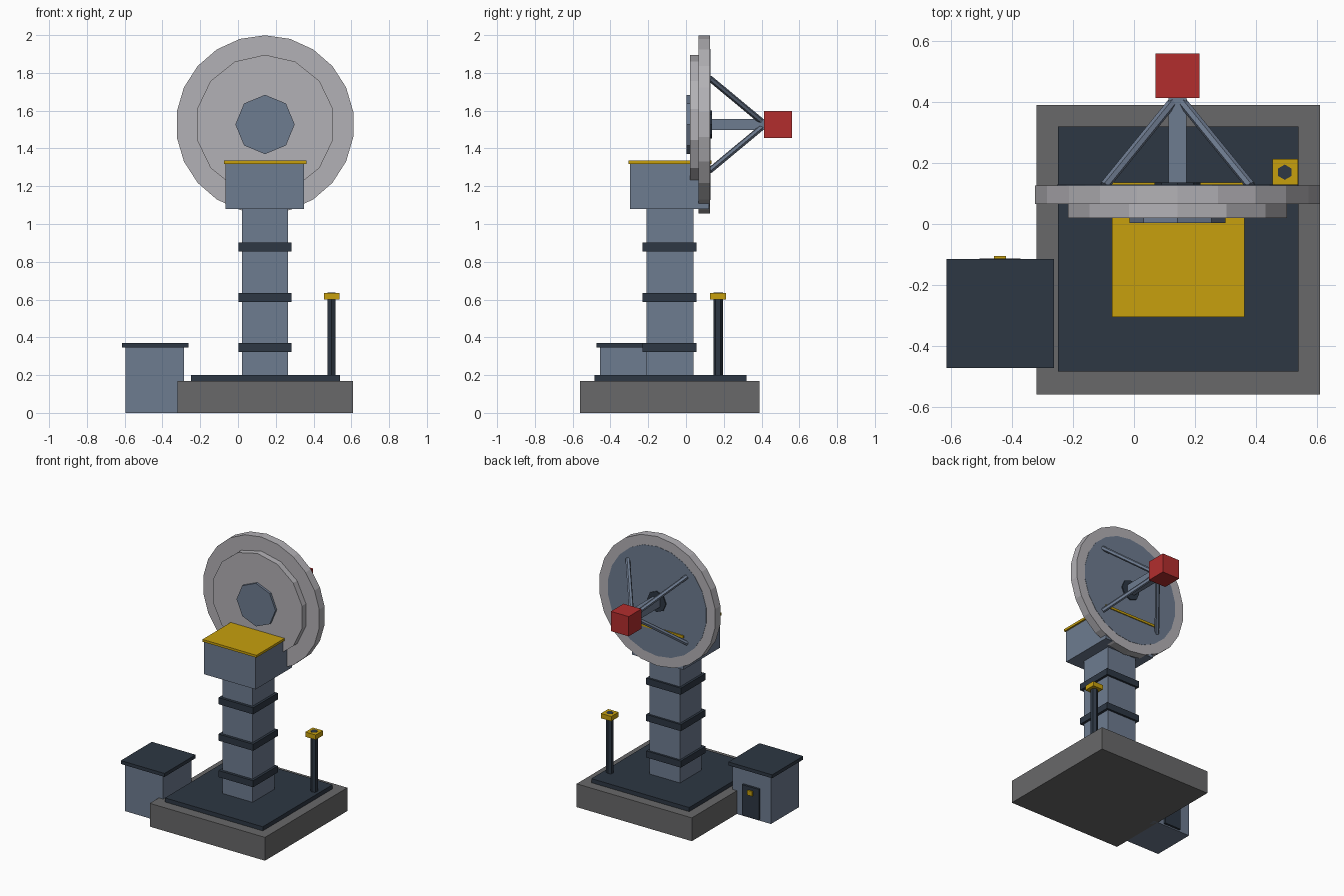
import bpy, bmesh
from mathutils import Vector

cube = bpy.data.objects.get("Cube")
if cube:
    bpy.data.objects.remove(cube, do_unlink=True)


def material(name, r, g, b):
    m = bpy.data.materials.new(name)
    m.use_nodes = True
    m.diffuse_color = (r, g, b, 1)
    m.node_tree.nodes["Principled BSDF"].inputs["Base Color"].default_value = (r, g, b, 1)
    return m


steel = material("blue grey steel", .155, .2, .28)
dark = material("dark slate", .026, .038, .056)
yellow = material("safety yellow", .57, .35, .004)
concrete = material("concrete grey", .14, .14, .142)
pale = material("pale grey", .45, .44, .465)
red = material("signal red", .45, .027, .027)


def finish(name, bm, mat):
    mesh = bpy.data.meshes.new(name)
    bm.to_mesh(mesh)
    bm.free()
    mesh.materials.append(mat)
    obj = bpy.data.objects.new(name, mesh)
    bpy.context.collection.objects.link(obj)
    return obj


def box(name, mat, x, y, z):
    """Box spanning the given (low, high) ranges."""
    bm = bmesh.new()
    bmesh.ops.create_cube(bm, size=1)
    for v in bm.verts:
        v.co = [(lo + hi) / 2 + c * (hi - lo) for c, (lo, hi) in zip(v.co, (x, y, z))]
    return finish(name, bm, mat)


def prism(name, mat, start, end, radius, sides):
    """Regular prism running between two points."""
    start, end = Vector(start), Vector(end)
    axis = end - start
    bm = bmesh.new()
    bmesh.ops.create_cone(bm, cap_ends=True, segments=sides, radius1=radius,
                          radius2=radius, depth=axis.length)
    obj = finish(name, bm, mat)
    turn = Vector((0, 0, 1)).rotation_difference(axis).to_matrix().to_4x4()
    obj.data.transform(turn)
    obj.data.transform(turn.Translation((start + end) / 2))
    return obj


# Foundation
box("foundation", concrete, (-.32, .61), (-.56, .39), (0, .17))
box("deck_plate", dark, (-.25, .54), (-.485, .32), (.165, .2))

# Mast with bands
box("mast", steel, (.02, .265), (-.21, .04), (.19, 1.09))
for i in range(3):
    z = .322 + i * .266
    box(f"mast_band_{i + 1}", dark, (.003, .283), (-.23, .055), (z, z + .048))

# Turning head
box("head_housing", steel, (-.065, .35), (-.297, .122), (1.08, 1.32))
box("head_cap", yellow, (-.073, .362), (-.305, .136), (1.318, 1.335))

# Dish, stacked along y
CX, CZ = .143, 1.527


def disc(name, mat, y0, y1, radius, sides):
    return prism(name, mat, (CX, y0, CZ), (CX, y1, CZ), radius, sides)


disc("dish_rim", pale, .065, .127, .472, 22)
disc("dish_back", pale, .02, .07, .369, 14)
disc("dish_mount", steel, .003, .03, .157, 8)
disc("reflector_face", steel, .12, .129, .4, 22)
disc("feed_socket", dark, .12, .137, .075, 8)

# Feed arm, struts and receiver
box("feed_arm", steel, (CX - .03, CX + .03), (.13, .42), (CZ - .03, CZ + .03))
for sx, side in ((1, "left"), (-1, "right")):
    for sz, level in ((1, "upper"), (-1, "lower")):
        prism(f"{level}_{side}_strut", steel, (CX + sx * .24, .125, CZ + sz * .245),
              (CX, .42, CZ), .016, 6)
box("receiver", red, (CX - .072, CX + .072), (.413, .56), (CZ - .072, CZ + .072))

# Equipment shed
box("shed", steel, (-.595, -.285), (-.455, -.13), (0, .35))
box("shed_roof", dark, (-.615, -.262), (-.473, -.115), (.345, .37))
box("shed_door", dark, (-.508, -.372), (-.135, -.114), (.01, .235))
box("door_sign", yellow, (-.46, -.42), (-.118, -.105), (.175, .21))

# Beacon post
prism("beacon_post", dark, (.495, .17, .19), (.495, .17, .637), .025, 6)
box("beacon_cap", yellow, (.454, .538), (.128, .213), (.6, .635))
